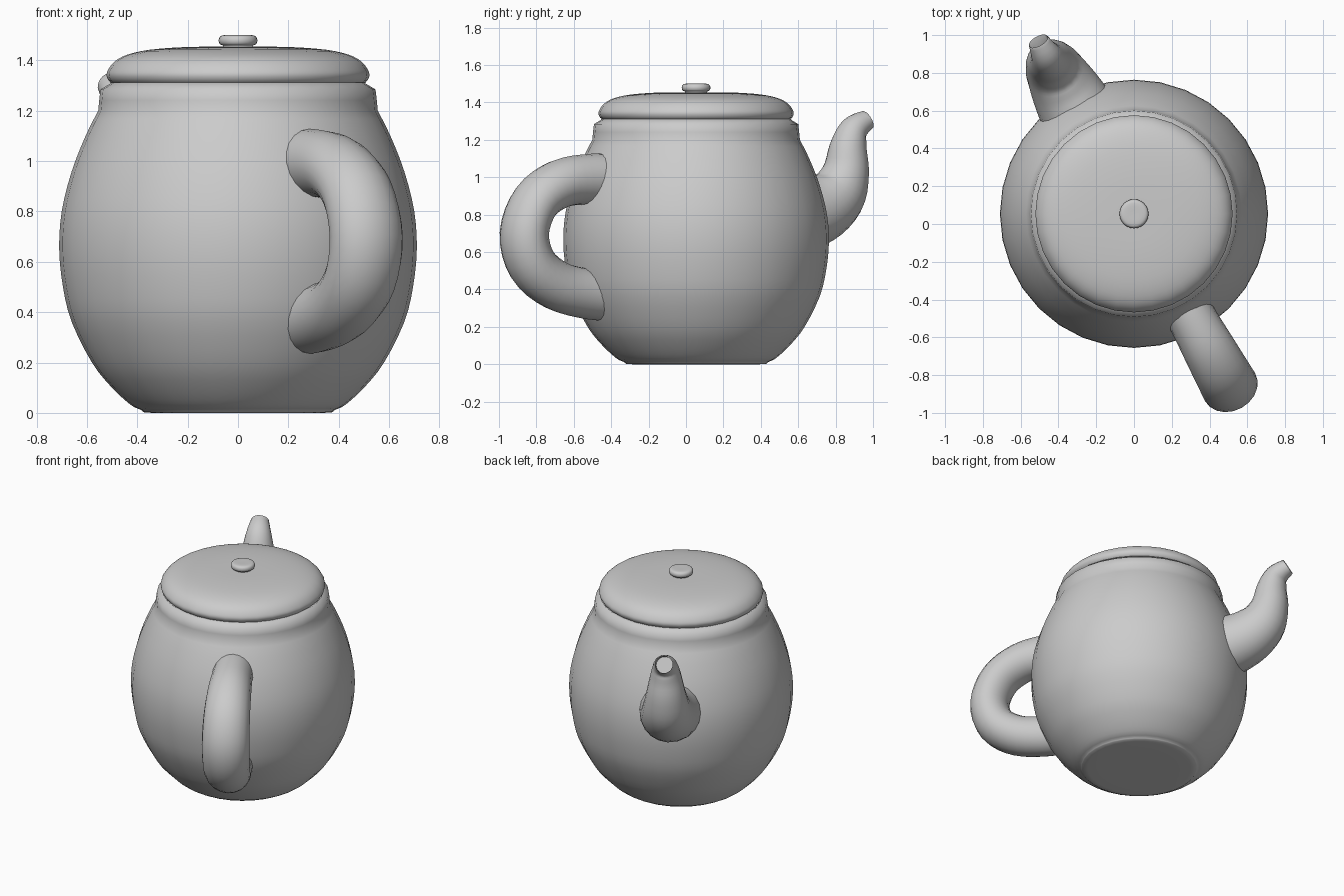
import bpy, bmesh, math
from mathutils import Vector

if "Cube" in bpy.data.objects:
    bpy.data.objects.remove(bpy.data.objects["Cube"])

CY = 0.054                      # pot axis sits slightly behind the origin
ANG = math.radians(-61)         # heading of the handle; the spout is opposite


def smooth_points(pts, n):
    """Catmull-Rom interpolation through points of any dimension."""
    out = []
    for i in range(len(pts) - 1):
        a, b = pts[max(i - 1, 0)], pts[i]
        c, d = pts[i + 1], pts[min(i + 2, len(pts) - 1)]
        for k in range(n):
            t = k / n
            out.append(tuple(0.5 * (2 * q + (r - p) * t + (2 * p - 5 * q + 4 * r - s) * t * t
                                    + (3 * q - p - 3 * r + s) * t ** 3)
                             for p, q, r, s in zip(a, b, c, d)))
    return out + [pts[-1]]


def finish(name, bm, angle):
    bmesh.ops.recalc_face_normals(bm, faces=bm.faces)
    me = bpy.data.meshes.new(name)
    bm.to_mesh(me)
    bm.free()
    ob = bpy.data.objects.new(name, me)
    bpy.context.collection.objects.link(ob)
    bpy.ops.object.select_all(action='DESELECT')
    ob.select_set(True)
    bpy.context.view_layer.objects.active = ob
    bpy.ops.object.shade_smooth_by_angle(angle=math.radians(angle))
    return ob


def skin(bm, rings):
    """Bridge successive vertex rings with quads and cap both ends."""
    n = len(rings[0])
    for a, b in zip(rings, rings[1:]):
        for j in range(n):
            k = (j + 1) % n
            bm.faces.new((a[j], a[k], b[k], b[j]))
    return bm.faces.new(rings[0]), bm.faces.new(rings[-1])


def lathe(name, profile, seg=32, n=3, angle=60):
    bm = bmesh.new()
    rings = [[bm.verts.new((r * math.cos(2 * math.pi * j / seg),
                            CY + r * math.sin(2 * math.pi * j / seg), z))
              for j in range(seg)] for r, z in smooth_points(profile, n)]
    skin(bm, rings)
    return finish(name, bm, angle)


def sweep(name, path, heading, n=4, seg=20, hole=0):
    """Tube through (distance, z, in-plane radius, side radius) points."""
    out = Vector((math.cos(heading), math.sin(heading), 0))
    side = Vector((-out.y, out.x, 0))
    pts = smooth_points(path, n)
    cen = [Vector((0, CY, 0)) + out * p[0] + Vector((0, 0, p[1])) for p in pts]
    bm = bmesh.new()
    rings = []
    for i, p in enumerate(pts):
        tan = (cen[min(i + 1, len(cen) - 1)] - cen[max(i - 1, 0)]).normalized()
        up = side.cross(tan)
        rings.append([bm.verts.new(cen[i] + up * p[2] * math.cos(a) + side * p[3] * math.sin(a))
                      for a in (2 * math.pi * j / seg for j in range(seg))])
    end = skin(bm, rings)[1]
    if hole:
        # pouring opening: rim, then a recess running back down the tube
        bmesh.ops.inset_region(bm, faces=[end], thickness=0.012)
        bottom = bmesh.ops.extrude_face_region(bm, geom=[end])
        verts = [v for v in bottom['geom'] if isinstance(v, bmesh.types.BMVert)]
        bmesh.ops.translate(bm, verts=verts, vec=-tan * hole)
        if end.is_valid:
            bm.faces.remove(end)
    return finish(name, bm, 60)


# pot body
lathe('body', [(0.02, 0.0), (0.34, 0.0), (0.385, 0.012), (0.43, 0.035), (0.505, 0.105),
               (0.58, 0.2), (0.66, 0.36), (0.695, 0.5), (0.71, 0.65), (0.70, 0.8),
               (0.66, 0.96), (0.605, 1.1), (0.555, 1.2), (0.495, 1.315), (0.02, 1.32)])

# lid with rounded overhanging rim
lathe('lid', [(0.02, 1.31), (0.47, 1.31), (0.505, 1.312), (0.521, 1.335), (0.517, 1.36),
              (0.49, 1.395), (0.44, 1.422), (0.35, 1.442), (0.2, 1.453), (0.02, 1.454)])

# lid knob on a short neck
lathe('knob', [(0.06, 1.44), (0.06, 1.458), (0.072, 1.464), (0.077, 1.478),
               (0.072, 1.493), (0.055, 1.5), (0.01, 1.5)], seg=24)

# handle
sweep('handle', [(0.48, 0.99, .137, .13), (0.65, 0.99, .135, .13), (0.83, 0.965, .13, .14),
                 (0.98, 0.87, .125, .148), (1.05, 0.70, .125, .152), (1.0, 0.53, .13, .148),
                 (0.85, 0.42, .132, .14), (0.65, 0.375, .135, .13), (0.48, 0.37, .137, .13)], ANG)

# spout
sweep('spout', [(0.56, 0.78, .21, .21), (0.74, 0.825, .185, .185), (0.86, 0.91, .16, .158),
                (0.915, 1.03, .125, .13), (0.93, 1.16, .1, .103), (0.965, 1.255, .076, .08),
                (1.045, 1.307, .054, .056)], ANG + math.pi, hole=0.07)
